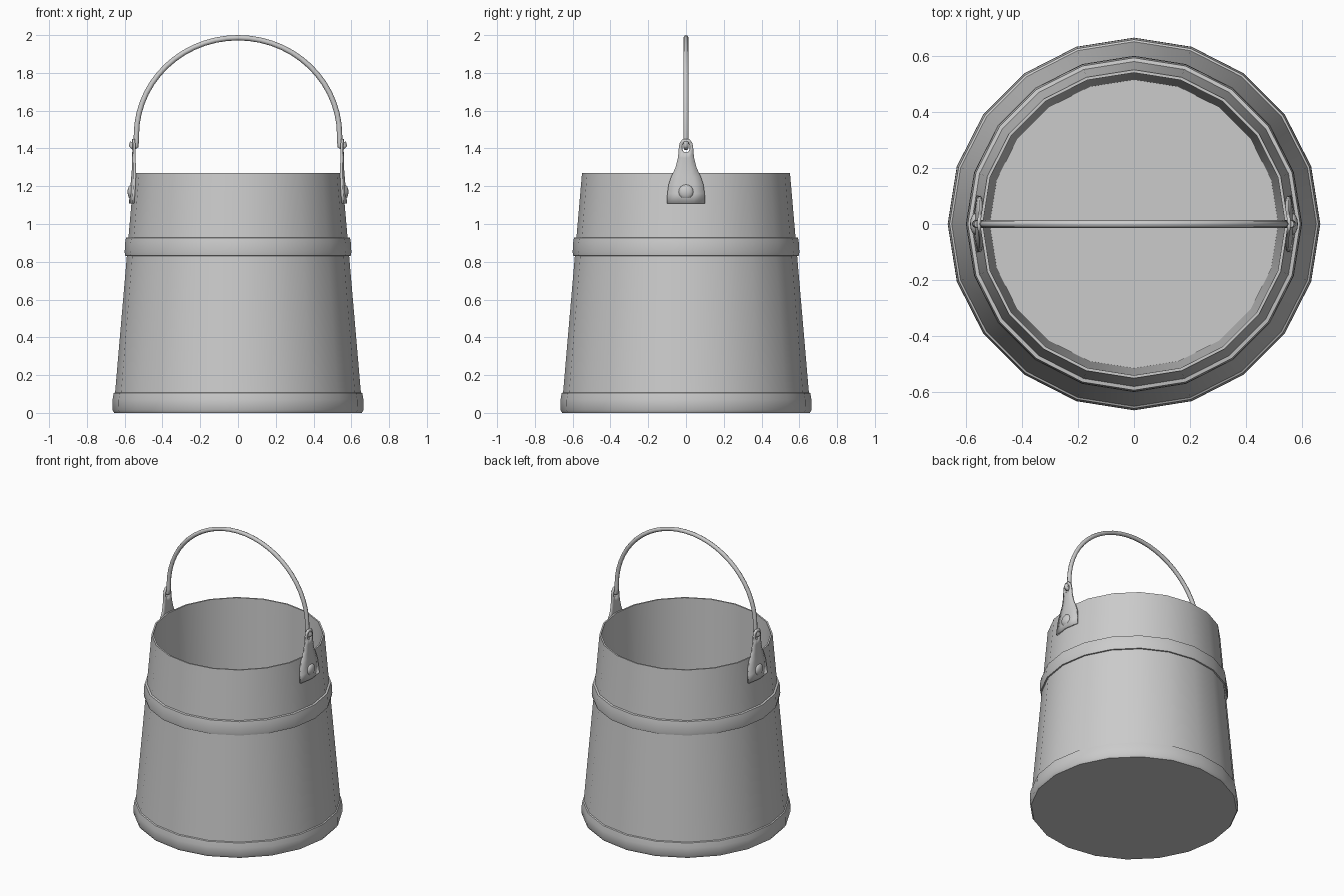
import bpy, math
from math import cos, sin, pi

cube = bpy.data.objects.get("Cube")
if cube:
    bpy.data.objects.remove(cube, do_unlink=True)

SIDES = 20
grey = bpy.data.materials.new("plain_grey")
grey.use_nodes = True
colour = (0.6, 0.6, 0.6, 1)
grey.diffuse_color = colour
grey.node_tree.nodes["Principled BSDF"].inputs["Base Color"].default_value = colour


def add_mesh(name, verts, faces, angle=35):
    mesh = bpy.data.meshes.new(name)
    mesh.from_pydata(verts, [], faces)
    mesh.materials.append(grey)
    obj = bpy.data.objects.new(name, mesh)
    bpy.context.collection.objects.link(obj)
    bpy.ops.object.select_all(action="DESELECT")
    obj.select_set(True)
    bpy.context.view_layer.objects.active = obj
    bpy.ops.object.shade_smooth_by_angle(angle=math.radians(angle))
    return obj


def lathe(name, profile, cap_start=False, cap_end=False, angle=35):
    """Turn an (r, z) profile, listed from bottom to top outside, about z."""
    verts = [(r * cos(2 * pi * i / SIDES), r * sin(2 * pi * i / SIDES), z)
             for r, z in profile for i in range(SIDES)]
    faces = []
    for k in range(len(profile) - 1):
        a, b = k * SIDES, (k + 1) * SIDES
        for i in range(SIDES):
            j = (i + 1) % SIDES
            faces.append((a + i, a + j, b + j, b + i))
    if cap_start:
        faces.append(tuple(reversed(range(SIDES))))
    if cap_end:
        last = (len(profile) - 1) * SIDES
        faces.append(tuple(range(last, last + SIDES)))
    return add_mesh(name, verts, faces, angle)


def wall_radius(z):
    return 0.66 - 0.0862 * z


# Tapered pail with a thin rim, inner wall and floor
lathe("pail_body", [(wall_radius(0.05), 0.05), (wall_radius(1.27), 1.27),
                    (0.54, 1.27), (0.515, 0.08)], cap_end=True)

# Hoops
lathe("bottom_hoop", [(0.655, 0), (0.665, 0.015), (0.664, 0.07), (0.658, 0.105),
                      (0.648, 0.11)], cap_start=True, angle=50)
lathe("middle_hoop", [(0.585, 0.83), (0.597, 0.832), (0.6, 0.85), (0.598, 0.9),
                      (0.593, 0.927), (0.576, 0.93)], angle=50)


# Lugs: curved plates with an eye at the top; rows are (z, half width, eye half width)
ROWS = [(1.108, 0.1, 0.04), (1.16, 0.097, 0.04), (1.21, 0.09, 0.04), (1.25, 0.076, 0.03),
        (1.3, 0.053, 0.02), (1.35, 0.041, 0.015), (1.38, 0.038, 0.011),
        (1.395, 0.037, 0.019), (1.415, 0.035, 0.019), (1.43, 0.031, 0.011),
        (1.45, 0.016, 0.005)]
EYE_ROWS = (6, 7, 8)


def lug(name, side):
    verts, faces = [], []
    for z, half, inner in ROWS:
        for y in (-half, -inner, 0, inner, half):
            x = wall_radius(min(z, 1.3)) - abs(y) * 0.16 + 0.001
            verts.append((side * x, side * y, z))
    for r in range(len(ROWS) - 1):
        for c in range(4):
            if r in EYE_ROWS and c in (1, 2):
                continue
            a = r * 5 + c
            faces.append((a, a + 1, a + 6, a + 5))
    obj = add_mesh(name, verts, faces)
    solid = obj.modifiers.new("thickness", "SOLIDIFY")
    solid.thickness = 0.012
    solid.offset = 1


def rivet(name, side):
    bpy.ops.mesh.primitive_uv_sphere_add(segments=16, ring_count=8, radius=0.04,
                                         location=(side * 0.563, 0, 1.17))
    obj = bpy.context.object
    obj.name = name
    obj.scale.x = 0.55
    obj.data.materials.append(grey)
    bpy.ops.object.shade_smooth()


for side, label in ((1, "left"), (-1, "right")):
    lug(label + "_lug", side)
    rivet(label + "_rivet", side)

# Wire handle: half ellipse whose ends curl outwards through the eyes
curl = [(0.558, 1.432), (0.565, 1.415), (0.553, 1.404), (0.54, 1.413), (0.538, 1.44)]
arch = [(0.538 * cos(pi * i / 28), 1.47 + 0.516 * sin(pi * i / 28)) for i in range(29)]
path = curl + arch + [(-x, z) for x, z in reversed(curl)]
curve = bpy.data.curves.new("handle", "CURVE")
curve.dimensions = "3D"
curve.bevel_depth = 0.014
curve.bevel_resolution = 2
curve.use_fill_caps = True
spline = curve.splines.new("POLY")
spline.points.add(len(path) - 1)
for point, (x, z) in zip(spline.points, path):
    point.co = (x, 0, z, 1)
spline.use_smooth = True
curve.materials.append(grey)
handle = bpy.data.objects.new("handle", curve)
bpy.context.collection.objects.link(handle)
